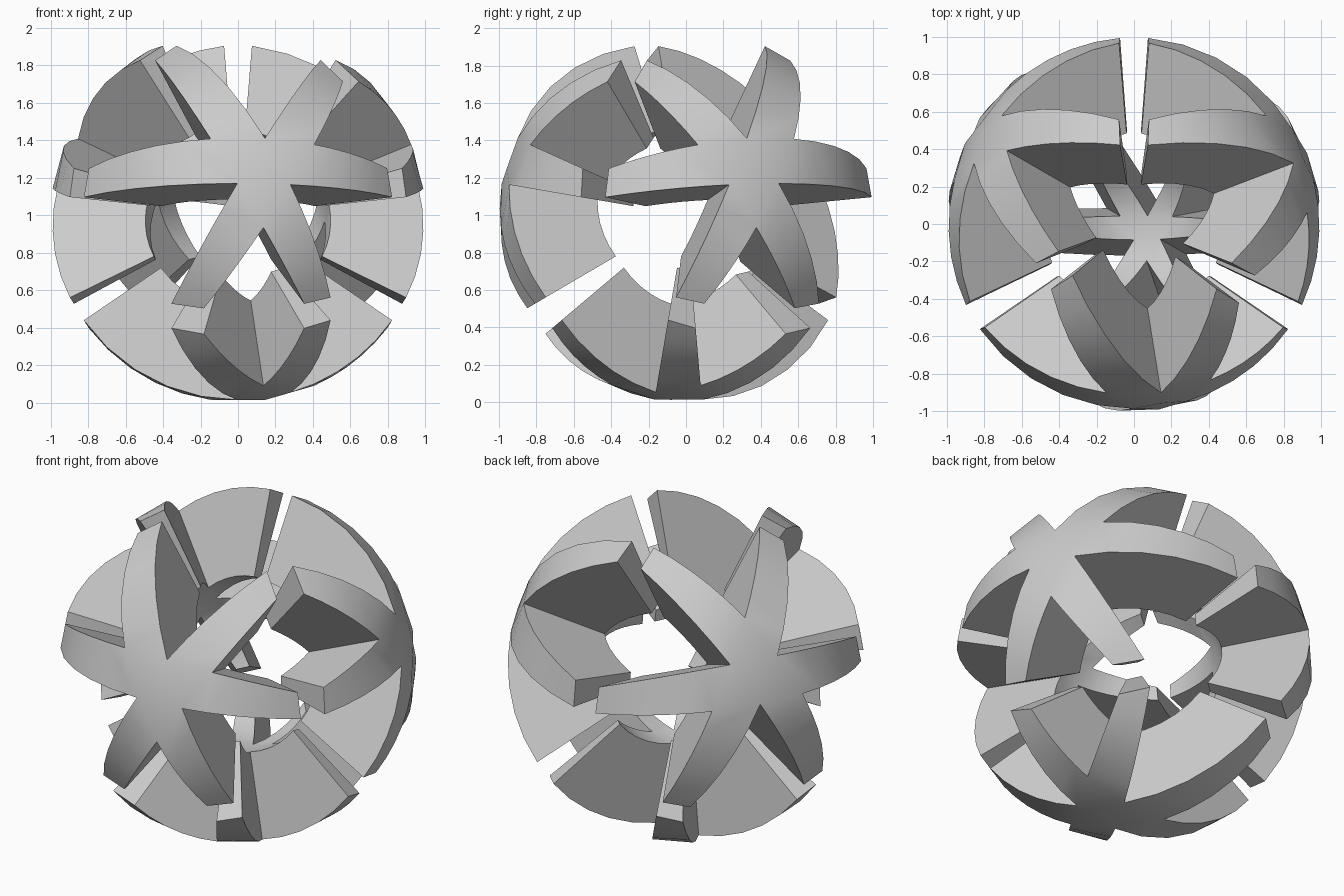
import bpy, bmesh
from math import radians, sin, cos, sqrt
from mathutils import Vector, Matrix

if "Cube" in bpy.data.objects:
    bpy.data.objects.remove(bpy.data.objects["Cube"])

R_OUT, R_IN, STEPS = 1.0, 0.5, 5
GAP = radians(4.9)
CENTRE = Vector((0, 0, 1))
Z = Vector((0, 0, 1))


def axis(az):
    # upper tetrahedron axes
    a, h = radians(az), sqrt(8) / 3
    return Vector((h * cos(a), h * sin(a), 1 / 3))


FRONT, RIGHT, LEFT, BOTTOM = axis(-90), axis(30), axis(150), -Z
AXES = [FRONT, RIGHT, LEFT, BOTTOM]


def slerp(a, b, t):
    w = a.angle(b)
    return (a * sin((1 - t) * w) + b * sin(t * w)) / sin(w)


def star_piece(name, n, limits, rot):
    """Six-armed shell piece; limits = angular edges of its three bands."""
    e1 = Z.cross(n).normalized()
    e2 = n.cross(e1)

    def tangent(deg):
        return e1 * cos(radians(deg)) + e2 * sin(radians(deg))

    def edge_plane(arm, left):
        odd = (arm // 60) % 2
        phi = {0: 90, 180: 90, 120: 210, 300: 210, 60: 330, 240: 330}[arm]
        same = (phi - arm) % 360 == 90
        lo, hi = limits[phi]
        t = radians(hi if same == left else lo)
        return tangent(phi) * cos(t) - n * sin(t)

    def meet(p, q):
        v = p.cross(q).normalized()
        return v if v.dot(n) > 0 else -v

    bm = bmesh.new()
    arms = [60 * i for i in range(6)]
    # notches between neighbouring arms
    notch = [meet(edge_plane(a, True), edge_plane((a + 60) % 360, False)) for a in arms]
    nv = [bm.verts.new(p) for p in notch]
    mid = bm.verts.new(sum(notch, Vector()).normalized())
    for i, a in enumerate(arms):
        # arm ends on the gap plane facing its neighbour
        other = max((v for v in AXES if (v - n).length > 0.1),
                    key=lambda v: v.dot(tangent(a)))
        d, m = (n - other).normalized(), (n + other).normalized()
        cut = d * cos(GAP) - m * sin(GAP)
        tl, tr = meet(edge_plane(a, True), cut), meet(edge_plane(a, False), cut)
        l0, r0 = nv[i], nv[i - 1]
        pl, pr = l0.co.copy(), r0.co.copy()
        bm.faces.new((mid, r0, l0))
        for k in range(1, STEPS + 1):
            t = k / STEPS
            l1 = bm.verts.new(slerp(pl, tl, t))
            r1 = bm.verts.new(slerp(pr, tr, t))
            bm.faces.new((l0, r0, r1, l1))
            l0, r0 = l1, r1

    # radial thickness down to the inner sphere
    outer, rim = list(bm.faces), [e for e in bm.edges if e.is_boundary]
    inner = {v: bm.verts.new(v.co * R_IN) for v in list(bm.verts)}
    for f in outer:
        bm.faces.new([inner[v] for v in reversed(f.verts)])
    for e in rim:
        a, b = e.verts
        bm.faces.new((a, b, inner[b], inner[a]))
    for v in inner:
        v.co *= R_OUT
    bm.transform(Matrix.Translation(CENTRE) @ rot)
    bmesh.ops.recalc_face_normals(bm, faces=bm.faces)
    me = bpy.data.meshes.new(name)
    bm.to_mesh(me)
    bm.free()
    ob = bpy.data.objects.new(name, me)
    bpy.context.collection.objects.link(ob)
    bpy.ops.object.select_all(action='DESELECT')
    ob.select_set(True)
    bpy.context.view_layer.objects.active = ob
    bpy.ops.object.shade_smooth_by_angle(angle=radians(30))


# regular star, and three stars with one band shifted away from it
NORMAL, SHIFTED = (-9.7, 4.9), (4.7, 19.0)
star_piece("left_star", LEFT, {90: NORMAL, 210: NORMAL, 330: NORMAL}, Matrix.Identity(4))
for i, name in enumerate(("front_star", "side_star", "lower_star")):
    star_piece(name, FRONT, {90: NORMAL, 210: NORMAL, 330: SHIFTED},
               Matrix.Rotation(radians(120 * i), 4, LEFT))
